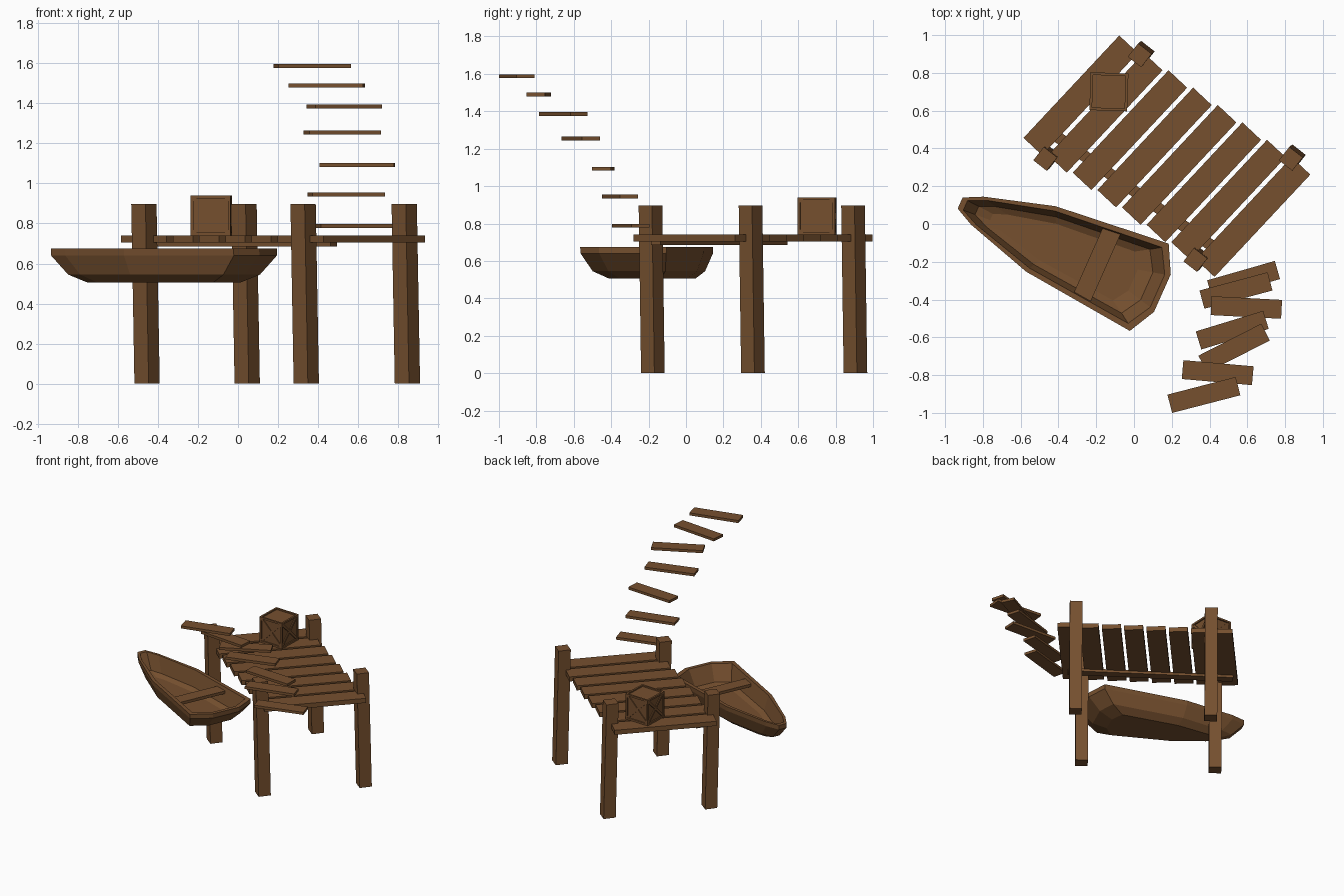
import bpy, bmesh, math
from mathutils import Vector, Matrix

if "Cube" in bpy.data.objects:
    bpy.data.objects.remove(bpy.data.objects["Cube"])

wood = bpy.data.materials.new("brown wood")
wood.diffuse_color = (0.18, 0.08, 0.028, 1)
wood.use_nodes = True
wood.node_tree.nodes["Principled BSDF"].inputs["Base Color"].default_value = wood.diffuse_color


def finish(name, bm):
    bmesh.ops.recalc_face_normals(bm, faces=bm.faces[:])
    me = bpy.data.meshes.new(name)
    bm.to_mesh(me)
    bm.free()
    me.materials.append(wood)
    ob = bpy.data.objects.new(name, me)
    bpy.context.collection.objects.link(ob)
    return ob


def add_box(bm, center, size, mat=Matrix()):
    m = mat @ Matrix.Translation(center) @ Matrix.Diagonal((*size, 1))
    return bmesh.ops.create_cube(bm, size=1, matrix=m)["verts"]


def box(name, center, size, deg=0, lean=(0, 0)):
    bm = bmesh.new()
    m = Matrix.Translation(center) @ Matrix.Rotation(math.radians(deg), 4, 'Z')
    add_box(bm, (0, 0, 0), size, m)
    for v in bm.verts:                      # lean shifts the top
        if v.co.z > center[2]:
            v.co.x += lean[0]
            v.co.y += lean[1]
    return finish(name, bm)


# deck planks: skewed row, each plank turned 47 degrees
for i in range(8):
    a = math.radians(46.9)
    left = Vector((-0.585 + 0.1304 * i, 0.456 - 0.092 * i))
    along = Vector((math.cos(a), math.sin(a)))
    across = Vector((along.y, -along.x))
    c = left + along * 0.371 + across * 0.0675
    box(f"deck_plank_{i+1}", (c.x, c.y, 0.7225), (0.742, 0.135, 0.036), 46.9)

# support beam under the deck
box("deck_beam", (-0.004, 0.178, 0.698), (1.18, 0.06, 0.024), -35.2)

# leaning dock posts
for i, (x, y) in enumerate([(-0.47, 0.345), (0.03, 0.893), (0.325, -0.19), (0.83, 0.345)]):
    box(f"dock_post_{i+1}", (x + 0.016, y + 0.013, 0.4485), (0.09, 0.09, 0.897), -38, (-0.016, -0.013))

# floating steps: x, y, z, turn
steps = [(0.58, -0.295, 0.788, 16), (0.54, -0.352, 0.945, 15), (0.595, -0.442, 1.093, -3),
         (0.52, -0.562, 1.255, 17), (0.53, -0.657, 1.385, 27), (0.443, -0.787, 1.49, -5),
         (0.37, -0.905, 1.587, 14.5)]
for i, (x, y, z, d) in enumerate(steps):
    box(f"floating_step_{i+1}", (x, y, z), (0.373, 0.1, 0.02), d)

# crate: core with framed sides and crossed slats
bm = bmesh.new()
base = Matrix.Translation((-0.133, 0.70, 0.84)) @ Matrix.Rotation(math.radians(-2), 4, 'Z')
H, T = 0.1, 0.014
add_box(bm, (0, 0, 0), (0.18, 0.18, 0.18), base)
for s in (-1, 1):
    for t in (-1, 1):
        p, q = s * (H - T / 2), t * (H - T / 2)
        add_box(bm, (p, q, 0), (T, T, 2 * H), base)
        add_box(bm, (p, 0, q), (T, 2 * H, T), base)
        add_box(bm, (0, p, q), (2 * H, T, T), base)
for k in range(4):
    side = base @ Matrix.Rotation(k * math.pi / 2, 4, 'Z')
    for s in (-1, 1):
        tilt = side @ Matrix.Translation((0, -0.093, 0)) @ Matrix.Rotation(s * math.pi / 4, 4, 'Y')
        add_box(bm, (0, 0, 0), (0.245, 0.008, 0.018), tilt)
finish("crate", bm)

# boat hull: outline as (distance along, half width), lofted through rings
boat = Matrix.Rotation(math.radians(-24), 4, 'Z') @ Matrix.Translation((0, -0.273, 0))
half = [(-0.886, 0.032), (-0.787, 0.081), (-0.418, 0.19), (0.21, 0.253), (0.286, 0.109)]
outline = half + [(u, -w) for u, w in reversed(half)]
U0 = -0.28
bm = bmesh.new()
rings = []
for su, sv, z in [(0.68, 0.6, 0.505), (0.85, 0.84, 0.545), (1, 0.99, 0.64), (1, 1, 0.674),
                  (0.95, 0.87, 0.674), (0.84, 0.73, 0.555), (0.7, 0.56, 0.535)]:
    rings.append([bm.verts.new(boat @ Vector((U0 + (u - U0) * su, w * sv, z))) for u, w in outline])
for a, b in zip(rings, rings[1:]):
    for i in range(len(a)):
        j = (i + 1) % len(a)
        bm.faces.new((a[i], a[j], b[j], b[i]))
bm.faces.new(rings[0])
bm.faces.new(rings[-1])
finish("boat_hull", bm)

# boat seat
bm = bmesh.new()
add_box(bm, (-0.093, 0, 0.64), (0.1, 0.405, 0.022), boat)
finish("boat_seat", bm)
